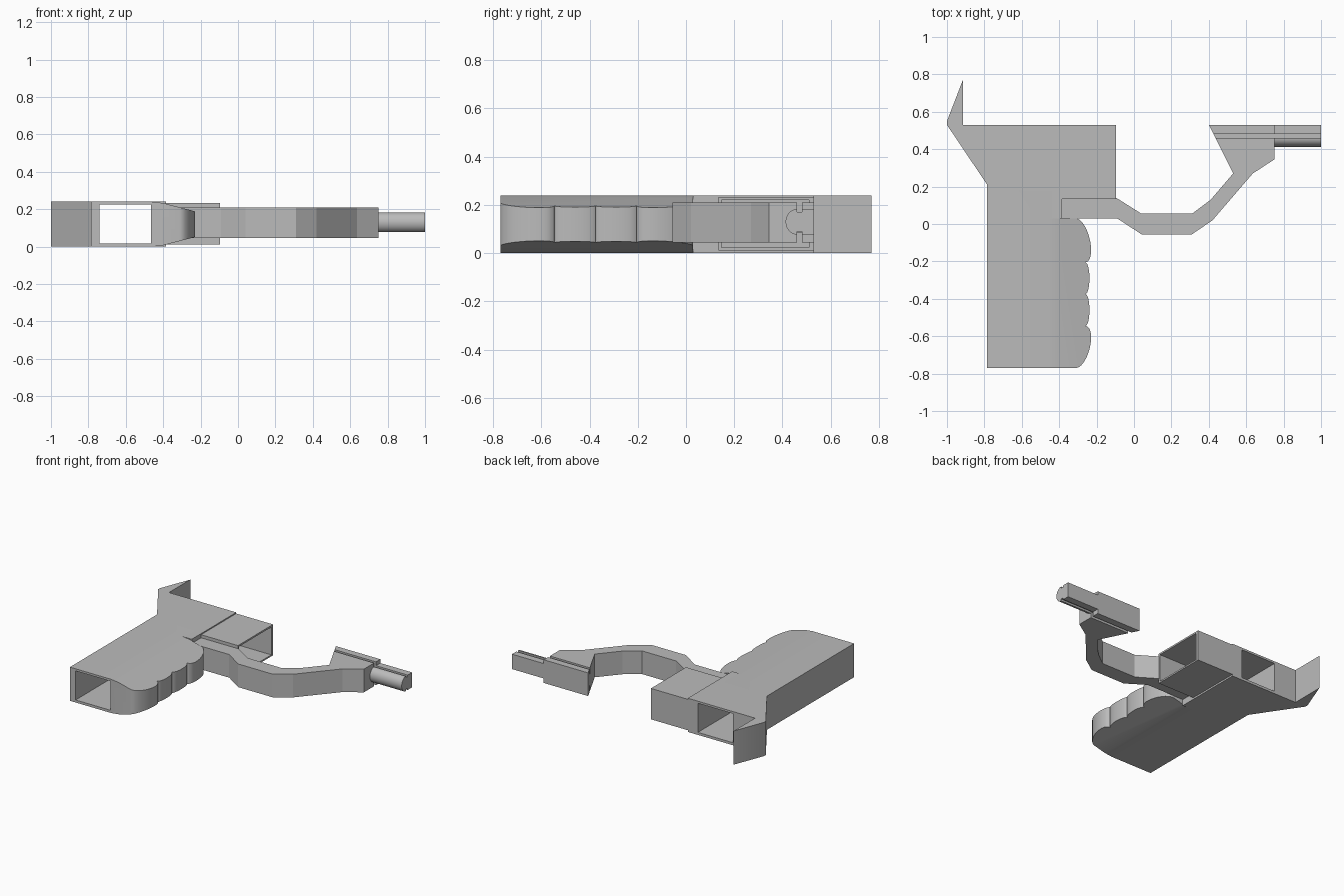
import bpy, bmesh, math
from mathutils import Vector

if "Cube" in bpy.data.objects:
    bpy.data.objects.remove(bpy.data.objects["Cube"], do_unlink=True)

grey = bpy.data.materials.new("plain grey")
grey.use_nodes = True
grey.diffuse_color = (0.5, 0.5, 0.5, 1)
grey.node_tree.nodes["Principled BSDF"].inputs["Base Color"].default_value = (0.5, 0.5, 0.5, 1)


def prism(name, points, axis, low, high):
    """Extrude a closed 2D profile along an axis."""
    place = {"x": lambda a, b, d: (d, a, b),
             "y": lambda a, b, d: (a, d, b),
             "z": lambda a, b, d: (a, b, d)}[axis]
    bm = bmesh.new()
    face = bm.faces.new([bm.verts.new(place(a, b, low)) for a, b in points])
    moved = bmesh.ops.extrude_face_region(bm, geom=[face])["geom"]
    bmesh.ops.translate(bm, verts=[v for v in moved if isinstance(v, bmesh.types.BMVert)],
                        vec=Vector(place(0, 0, high - low)))
    bmesh.ops.recalc_face_normals(bm, faces=bm.faces)
    mesh = bpy.data.meshes.new(name)
    bm.to_mesh(mesh)
    bm.free()
    mesh.materials.append(grey)
    obj = bpy.data.objects.new(name, mesh)
    bpy.context.collection.objects.link(obj)
    return obj


def rect(a0, a1, b0, b1):
    return [(a0, b0), (a1, b0), (a1, b1), (a0, b1)]


def select(obj):
    bpy.ops.object.select_all(action="DESELECT")
    obj.select_set(True)
    bpy.context.view_layer.objects.active = obj


def cut(obj, cutter):
    """Subtract a cutter and discard it."""
    cutter.hide_render = True
    mod = obj.modifiers.new("cut", "BOOLEAN")
    mod.operation = "DIFFERENCE"
    mod.solver = "EXACT"
    mod.object = cutter
    select(obj)
    bpy.ops.object.modifier_apply(modifier=mod.name)
    bpy.data.objects.remove(cutter, do_unlink=True)


def smooth(obj):
    select(obj)
    bpy.ops.object.shade_smooth_by_angle(angle=math.radians(25))


def swell(y0, y1, x0, x1, height, steps=12, power=1.0):
    """Points of one rounded finger bulge between two valleys."""
    pts = []
    for i in range(steps + 1):
        t = math.pi * i / steps
        s = (1 - math.cos(t)) / 2
        pts.append((x0 + (x1 - x0) * s + height * math.sin(t) ** power, y0 + (y1 - y0) * s))
    return pts


# Grip and frame: one outline with four finger bulges and a rear fin
outline = [(-0.785, -0.77)]
outline += swell(-0.77, -0.545, -0.31, -0.26, 0.05)
outline += swell(-0.545, -0.375, -0.26, -0.26, 0.022)[1:]
outline += swell(-0.375, -0.205, -0.26, -0.26, 0.022)[1:]
outline += swell(-0.205, 0.03, -0.26, -0.31, 0.05)[1:]
outline += [(-0.385, 0.03), (-0.385, 0.53), (-0.915, 0.53), (-0.915, 0.77),
            (-1, 0.55), (-1, 0.53), (-0.785, 0.21)]
grip = prism("grip_frame", outline, "z", 0, 0.24)

# Tapered finger side, above and below
taper = [(-0.47, 0.2412), (-0.40, 0.233), (-0.235, 0.19), (-0.1, 0.155), (-0.1, 0.4), (-0.47, 0.4)]
for side in (0, 1):
    wedge = [(x, 0.24 - z if side else z) for x, z in taper]
    cut(grip, prism("taper_cutter", wedge, "y", -0.9, 0.03))

# Channel running through the grip from front to back
cut(grip, prism("channel_cutter", rect(-0.74, -0.465, 0.018, 0.225), "y", -0.9, 0.9))
smooth(grip)

# Open-ended side box
box = prism("side_box", rect(-0.385, -0.095, 0.135, 0.53), "z", 0.012, 0.232)
cut(box, prism("box_cutter", rect(0.147, 0.51, 0.023, 0.22), "x", -0.384, 0))

# Cranked arm with a flared head
arm = prism("arm", [
    (-0.385, 0.03), (-0.09, 0.03), (0.04, -0.055), (0.31, -0.055), (0.42, 0.02),
    (0.635, 0.27), (0.75, 0.345), (0.75, 0.53), (0.40, 0.53), (0.53, 0.27),
    (0.41, 0.13), (0.31, 0.055), (0.04, 0.055), (-0.095, 0.14), (-0.385, 0.14)],
    "z", 0.045, 0.21)
for low, high in ((0.17, 0.3), (-0.1, 0.086)):
    cut(arm, prism("slot_cutter", rect(0.46, 0.481, low, high), "x", 0.3, 0.9))

# Grooved rod with a rounded front
mid, half = 0.13, 0.053
rod_profile = [(0.53, mid - half), (0.53, mid + half), (0.481, mid + half),
               (0.481, 0.17), (0.46, 0.17)]
for i in range(17):
    t = math.pi * i / 16
    rod_profile.append((0.46 - 0.047 * math.sin(t), mid + half * math.cos(t)))
rod_profile += [(0.46, 0.09), (0.481, 0.09), (0.481, mid - half)]
smooth(prism("rod", rod_profile, "x", 0.75, 1))
